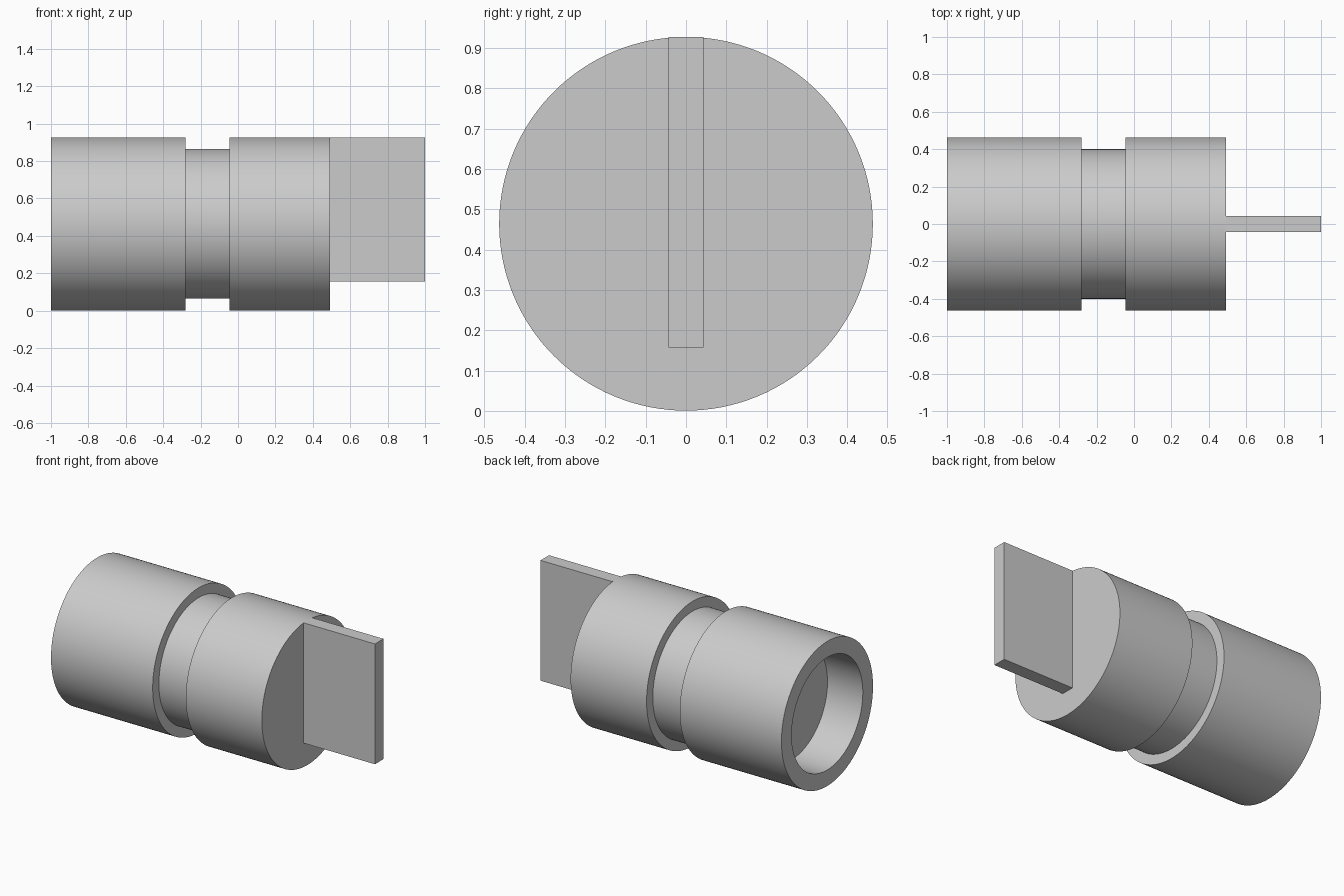
import bpy, bmesh, math
from mathutils import Matrix

if "Cube" in bpy.data.objects:
    bpy.data.objects.remove(bpy.data.objects["Cube"])

R, AXIS_Z, SIDES = 0.463, 0.464, 128


def add_object(name, bm):
    bmesh.ops.recalc_face_normals(bm, faces=bm.faces)
    mesh = bpy.data.meshes.new(name)
    bm.to_mesh(mesh)
    bm.free()
    obj = bpy.data.objects.new(name, mesh)
    bpy.context.collection.objects.link(obj)
    return obj


# Grooved body with a blind bore in its left end: (x, radius) profile spun about x
profile = [(-0.75, 0), (-0.75, 0.36), (-1, 0.36), (-1, R), (-0.28, R), (-0.28, 0.40),
           (-0.045, 0.40), (-0.045, R), (0.493, R), (0.493, 0)]
bm = bmesh.new()
verts = [bm.verts.new((x, 0, r)) for x, r in profile]
edges = [bm.edges.new(pair) for pair in zip(verts, verts[1:])]
bmesh.ops.spin(bm, geom=verts + edges, axis=(1, 0, 0), cent=(0, 0, 0),
               angle=2 * math.pi, steps=SIDES)
bmesh.ops.remove_doubles(bm, verts=bm.verts, dist=1e-5)
bmesh.ops.translate(bm, verts=bm.verts, vec=(0, 0, AXIS_Z))
body = add_object("grooved_body", bm)
bpy.context.view_layer.objects.active = body
body.select_set(True)
bpy.ops.object.shade_smooth_by_angle(angle=math.radians(30))

# Flat upright tab on the right end
x0, x1, z0, z1, width = 0.493, 1.0, 0.157, 0.927, 0.086
bm = bmesh.new()
bmesh.ops.create_cube(bm, size=1, matrix=Matrix.Translation(((x0 + x1) / 2, 0, (z0 + z1) / 2))
                      @ Matrix.Diagonal((x1 - x0, width, z1 - z0, 1)))
add_object("end_tab", bm)
